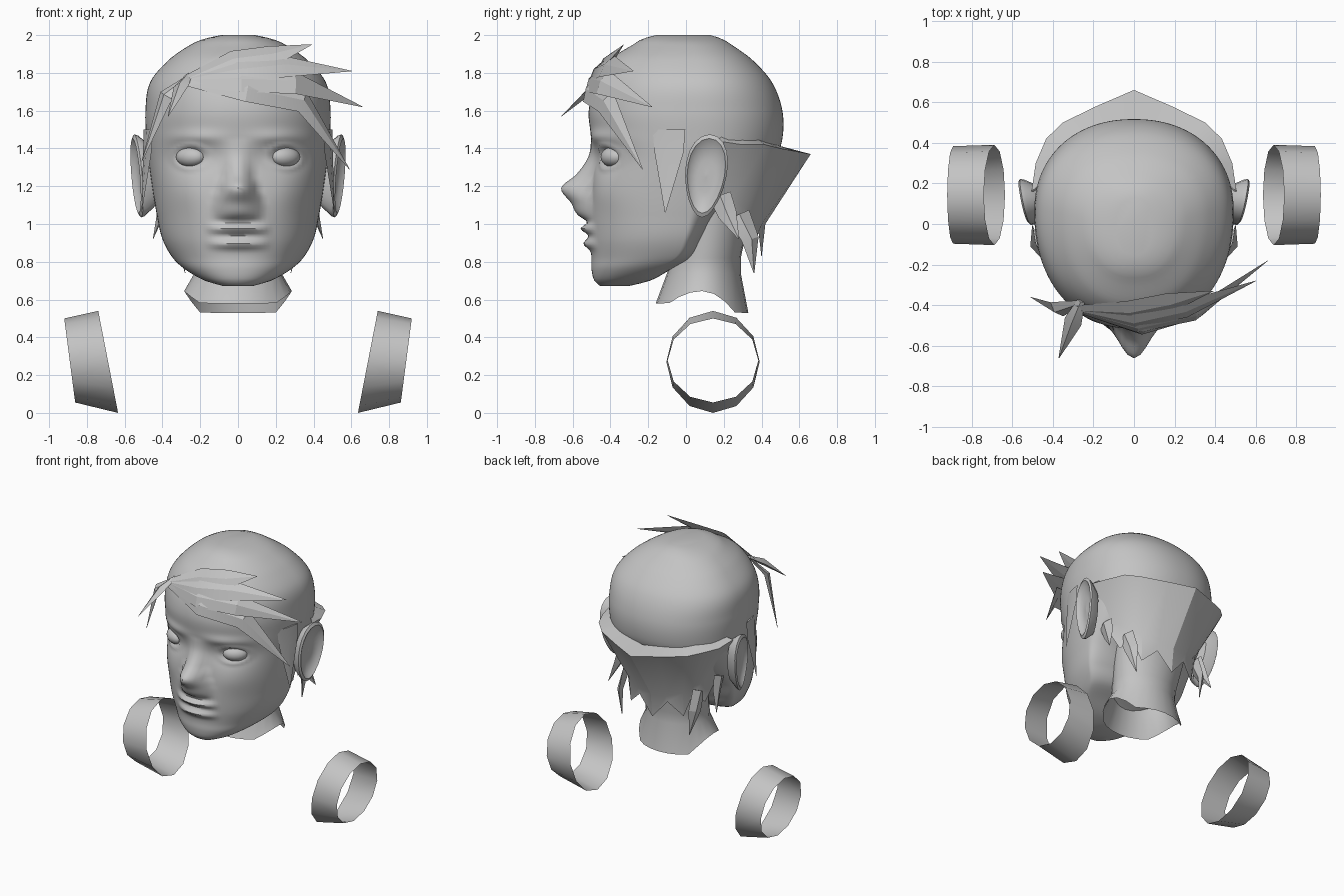
import bpy, bmesh, math
from mathutils import Vector

if "Cube" in bpy.data.objects:
    bpy.data.objects.remove(bpy.data.objects["Cube"])

GREY = bpy.data.materials.new("light_grey")
GREY.diffuse_color = (0.55, 0.55, 0.55, 1)
GREY.use_nodes = True
GREY.node_tree.nodes["Principled BSDF"].inputs["Base Color"].default_value = GREY.diffuse_color


def finish(name, bm, smooth=40):
    bmesh.ops.recalc_face_normals(bm, faces=bm.faces[:])
    me = bpy.data.meshes.new(name)
    bm.to_mesh(me)
    bm.free()
    ob = bpy.data.objects.new(name, me)
    bpy.context.collection.objects.link(ob)
    me.materials.append(GREY)
    bpy.ops.object.select_all(action='DESELECT')
    ob.select_set(True)
    bpy.context.view_layer.objects.active = ob
    bpy.ops.object.shade_smooth_by_angle(angle=math.radians(smooth))
    return ob


def loft(bm, rings, closed=True, caps=(False, False)):
    rows = [[bm.verts.new(p) for p in r] for r in rings]
    n = len(rows[0])
    for a, b in zip(rows, rows[1:]):
        for i in range(n if closed else n - 1):
            j = (i + 1) % n
            bm.faces.new((a[i], a[j], b[j], b[i]))
    for cap, r in zip(caps, (rows[0], rows[-1])):
        if cap:
            bm.faces.new(r)


def table(rows, z):
    """Smooth (Hermite) lookup of the columns after z."""
    z = min(max(z, rows[0][0]), rows[-1][0])
    i = next(k for k in range(len(rows) - 1) if z <= rows[k + 1][0])
    a, b = rows[i], rows[i + 1]
    p, n = rows[max(i - 1, 0)], rows[min(i + 2, len(rows) - 1)]
    h = b[0] - a[0]
    t = (z - a[0]) / h
    out = []
    for c in range(1, len(a)):
        ma = (b[c] - p[c]) / (b[0] - p[0]) * h
        mb = (n[c] - a[c]) / (n[0] - a[0]) * h
        out.append((2 * t**3 - 3 * t**2 + 1) * a[c] + (t**3 - 2 * t**2 + t) * ma
                   + (3 * t**2 - 2 * t**3) * b[c] + (t**3 - t**2) * mb)
    return out


def bump(x, z, cx, cz, sx, sz):
    return math.exp(-((abs(x) - cx) / sx) ** 2 - ((z - cz) / sz) ** 2)


# Head: z, half width, front y, widest y, back y
HEAD = [(.672, .08, -.455, -.40, -.30), (.70, .175, -.485, -.30, -.19), (.76, .28, -.50, -.17, -.08),
        (.82, .345, -.50, -.06, .03), (.92, .40, -.51, -.01, .09), (1.05, .43, -.515, .02, .17),
        (1.2, .455, -.505, .04, .33), (1.35, .475, -.49, .05, .47), (1.45, .485, -.50, .06, .51),
        (1.6, .49, -.515, .06, .51), (1.75, .465, -.475, .06, .455), (1.87, .365, -.405, .05, .35),
        (1.95, .25, -.28, .02, .24), (1.98, .18, -.23, -.01, .19), (2.0, .09, -.16, -.01, .13)]
# Nose: z, height, half width
NOSE = [(1.01, 0, .13), (1.05, .06, .14), (1.11, .095, .14), (1.19, .155, .11),
        (1.26, .085, .09), (1.35, .03, .08), (1.45, 0, .09)]


def features(x, z):
    h, w = table(NOSE, z)
    d = max(h, 0) * max(0, 1 - (abs(x) / w) ** 2) ** 1.3
    lip = max(0, 1 - (x / .17) ** 2)
    d += lip * .045 * (math.exp(-((z - .975) / .024) ** 2) + .8 * math.exp(-((z - .895) / .026) ** 2))
    d -= .035 * bump(x, z, .24, 1.35, .11, .06)
    rim = math.hypot((abs(x) - .25) / .085, (z - 1.355) / .062)
    d += .014 * math.exp(-((rim - 1) / .22) ** 2)
    d += .018 * bump(x, z, .22, 1.46, .14, .035)
    d += .018 * bump(x, z, .28, 1.17, .13, .10)
    return d


def head_ring(z, n=112):
    w, yf, yc, yb = table(HEAD, z)
    ring = []
    for i in range(n):
        a = 2 * math.pi * i / n
        s, c = math.sin(a), math.cos(a)
        x = w * math.copysign(abs(s) ** .92, s)
        k = math.copysign(abs(c) ** .92, c)
        y = yc + (yb - yc) * k if c > 0 else yc + (yc - yf) * k - features(x, z) * min(1, -2 * c)
        ring.append((x, y, z))
    return ring


bm = bmesh.new()
zs = [.672 + (2.0 - .672) * i / 100 for i in range(101)]
loft(bm, [head_ring(z) for z in zs], caps=(True, True))
finish("head", bm, 50)

# Neck: open tube reaching up under the hair, hem dips at front and back
bm = bmesh.new()
rings = []
for rx, yf, yb, z in [(.30, -.02, .38, 1.25), (.27, -.03, .34, 1.05), (.235, -.08, .29, .82),
                      (.23, -.10, .29, .74), (.285, -.16, .33, .645)]:
    ring = []
    for i in range(24):
        a = 2 * math.pi * i / 24
        s, c = math.sin(a), math.cos(a)
        dip = (.115 if c > 0 else .065) * min(1, 1.4 * abs(c)) ** 2 if z == .645 else 0
        ring.append((rx * s, (yf + yb) / 2 + (yb - yf) / 2 * c, z - dip))
    rings.append(ring)
loft(bm, rings)
finish("neck", bm)

# Eyes, ears and wrist bands, mirrored
for side, tag in ((-1, "left"), (1, "right")):
    bm = bmesh.new()
    bmesh.ops.create_uvsphere(bm, u_segments=20, v_segments=12, radius=1)
    for v in bm.verts:
        x, y, z = v.co
        v.co = (side * (.25 + x * .078), -.387 + y * .06 + x * .025, 1.355 + z * .053)
    finish(tag + "_eye", bm)

    # Ear: dished flap with a raised rim
    bm = bmesh.new()
    rings = []
    for r, out in [(.75, -.04), (.97, .015), (1.0, .035), (.9, .045), (.75, .025), (.4, .012), (.05, .02)]:
        ring = []
        for i in range(20):
            a = 2 * math.pi * i / 20
            dy, dz = r * math.cos(a), r * math.sin(a)
            y = .105 + .11 * (1 + .2 * dz) * dy + .02 * dz
            ring.append((side * (.497 + out + .025 * dy + .018 * dz), y, 1.255 + .22 * dz))
        rings.append(ring)
    loft(bm, rings, caps=(True, True))
    finish(tag + "_ear", bm)

    # Wrist band: tapered open ring, 12 sides
    bm = bmesh.new()
    rings = []
    for top, bot, ry in [((.92, .50), (.862, .055), .24), ((.74, .54), (.635, 0), .247)]:
        ring = []
        for i in range(12):
            a = 2 * math.pi * i / 12
            t = (1 + math.cos(a)) / 2
            ring.append((side * (bot[0] + (top[0] - bot[0]) * t), .143 + ry * math.sin(a),
                         bot[1] + (top[1] - bot[1]) * t))
        rings.append(ring)
    loft(bm, rings)
    finish(tag + "_wrist_band", bm)

# Back hair: flared skirt from ear to ear with a jagged hem, shorter by the ears
HALF = [(.49, .16, 1.44, 0), (.47, .30, 1.42, 1), (.42, .42, 1.42, 0), (.34, .50, 1.40, 1),
        (.18, .58, 1.385, 0), (0, .66, 1.37, 1)]
outline = [(-x, y, z, t) for x, y, z, t in HALF] + HALF[-2::-1]
top, flare, low, hem = [], [], [], []
for x, y, z, t in outline:
    a = math.atan2(x, y)
    rise = .16 * (x / .49) ** 4
    top.append((.48 * math.sin(a), .06 + .45 * math.cos(a), z + .03))
    flare.append((x * 1.03, y, z))
    low.append((.40 * math.sin(a), .05 + .37 * math.cos(a), 1.0 + rise))
    hem.append((.39 * math.sin(a), .06 + .34 * math.cos(a), (.82 if t else .95) + rise))
bm = bmesh.new()
loft(bm, [top, flare, low, hem], closed=False)
finish("back_hair", bm, 25)


def lock(bm, pts, widths, thick=.25):
    """Flattened diamond section swept along a path, tapering to a point."""
    pts = [Vector(p) for p in pts]
    rings = []
    for i, (p, w) in enumerate(zip(pts, widths)):
        d = (pts[min(i + 1, len(pts) - 1)] - pts[max(i - 1, 0)]).normalized()
        out = p - Vector((0, .05, 1.45))
        out = (out - d * out.dot(d)).normalized()
        s = d.cross(out)
        rings.append([p + s * w, p + out * w * thick, p - s * w, p - out * w * thick])
    loft(bm, rings, caps=(True, False))


# Swept fringe: locks from the parting across the forehead
bm = bmesh.new()
root = (-.28, -.42, 1.76)
for mid1, mid2, tip in [((-.02, -.425, 1.865), (.18, -.385, 1.89), (.39, -.33, 1.95)),
                        ((0, -.475, 1.81), (.25, -.42, 1.835), (.60, -.28, 1.81)),
                        ((.02, -.50, 1.76), (.30, -.44, 1.75), (.66, -.18, 1.62)),
                        ((.05, -.515, 1.71), (.34, -.425, 1.65), (.59, -.23, 1.29))]:
    lock(bm, [root, mid1, mid2, tip], [.03, .07, .07, .002])
finish("fringe", bm, 25)

# Short locks left of the parting
bm = bmesh.new()
lock(bm, [(-.26, -.38, 1.79), (-.30, -.48, 1.73), (-.37, -.66, 1.57)], [.02, .045, .002], .5)
lock(bm, [(-.27, -.39, 1.77), (-.38, -.42, 1.68), (-.51, -.36, 1.33)], [.02, .05, .002], .4)
finish("parting_locks", bm, 25)

# Side locks before the ears, and nape spikes behind them
for side, tag in ((-1, "left"), (1, "right")):
    bm = bmesh.new()
    lock(bm, [(side * .475, -.09, 1.50), (side * .48, -.09, 1.38), (side * .51, -.11, 1.06)], [.09, .08, .002], .12)
    lock(bm, [(side * .40, .18, 1.15), (side * .41, .22, 1.05), (side * .45, .28, .92)], [.06, .05, .002], .4)
    lock(bm, [(side * .30, .28, 1.05), (side * .31, .34, .92), (side * .28, .36, .74)], [.06, .05, .002], .4)
    finish(tag + "_side_locks", bm, 25)
